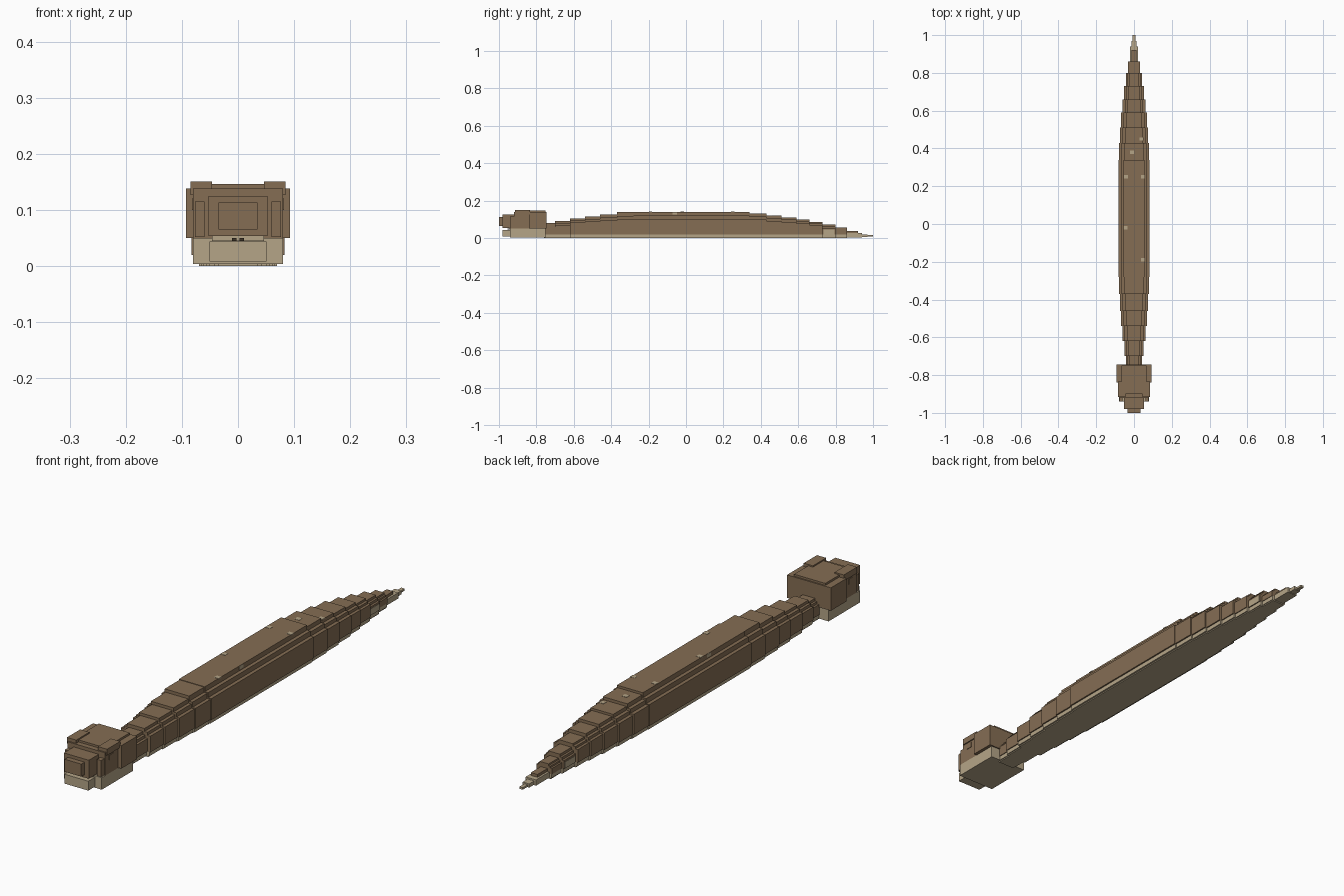
import bpy


def material(name, rgb):
    m = bpy.data.materials.new(name)
    m.diffuse_color = (*rgb, 1)
    return m


BROWN = material("brown scales", (0.235, 0.155, 0.088))
TAN = material("tan belly", (0.46, 0.375, 0.245))
DARK = material("dark brown", (0.05, 0.035, 0.022))


def box(name, x, y, z, mat):
    """Box from (min, max) ranges."""
    verts = [(a, b, c) for a in x for b in y for c in z]
    faces = [(0, 1, 3, 2), (4, 6, 7, 5), (0, 4, 5, 1),
             (2, 3, 7, 6), (0, 2, 6, 4), (1, 5, 7, 3)]
    me = bpy.data.meshes.new(name)
    me.from_pydata(verts, [], faces)
    me.materials.append(mat)
    ob = bpy.data.objects.new(name, me)
    bpy.context.collection.objects.link(ob)
    return ob


def centred(name, half, y, z, mat):
    return box(name, (-half, half), y, z, mat)


def pair(name, x, y, z, mat):
    box(name + "_right", x, y, z, mat)
    box(name + "_left", (-x[1], -x[0]), y, z, mat)


# Body segments: y start, y end, half width, shoulder height, ridge half width, ridge height
segments = [
    (-0.76, -0.70, 0.042, 0.060, 0.026, 0.080),
    (-0.70, -0.62, 0.050, 0.070, 0.030, 0.092),
    (-0.62, -0.54, 0.062, 0.082, 0.037, 0.105),
    (-0.54, -0.46, 0.068, 0.088, 0.043, 0.115),
    (-0.46, -0.37, 0.074, 0.094, 0.048, 0.126),
    (-0.37, -0.28, 0.079, 0.098, 0.052, 0.138),
    (-0.28, 0.34, 0.083, 0.102, 0.055, 0.140),
    (0.34, 0.43, 0.080, 0.098, 0.052, 0.131),
    (0.43, 0.51, 0.075, 0.092, 0.048, 0.120),
    (0.51, 0.59, 0.068, 0.085, 0.043, 0.111),
    (0.59, 0.66, 0.060, 0.078, 0.037, 0.100),
    (0.66, 0.73, 0.052, 0.070, 0.031, 0.087),
    (0.73, 0.80, 0.042, 0.052, 0.025, 0.072),
    (0.80, 0.86, 0.033, 0.042, 0.019, 0.056),
]
for i, (y0, y1, w, zs, rw, zr) in enumerate(segments):
    centred(f"body_flank_{i}", w, (y0, y1), (0.02, zs), BROWN)
    centred(f"body_shoulder_{i}", (w + rw) / 2, (y0, y1), (zs, (zs + zr) / 2), BROWN)
    centred(f"body_ridge_{i}", rw, (y0, y1), (zs, zr), BROWN)
    centred(f"belly_{i}", w * 0.93, (y0, y1), (0.004, 0.02), TAN)
    centred(f"belly_plate_{i}", w * 0.84, (y0, y1), (0.0, 0.004), TAN)

# Pale patches on the narrow part of the tail
pair("tail_side_patch", (0.041, 0.0435), (0.735, 0.795), (0.02, 0.045), TAN)

# Tail tip
centred("tail_ridge", 0.014, (0.86, 0.92), (0.024, 0.037), BROWN)
centred("tail_base", 0.022, (0.86, 0.94), (0.004, 0.026), TAN)
centred("tail_middle", 0.014, (0.94, 0.97), (0.006, 0.020), TAN)
centred("tail_tip", 0.007, (0.97, 1.0), (0.007, 0.015), TAN)

# Scattered pale scales on the back and sides
for i, (x, y, z) in enumerate([(-0.043, 0.25, 0.14), (0.047, 0.25, 0.14), (-0.01, 0.38, 0.131),
                               (0.039, 0.45, 0.12), (-0.045, -0.02, 0.14), (0.047, -0.19, 0.14)]):
    box(f"back_scale_{i}", (x - 0.01, x + 0.01), (y - 0.009, y + 0.009), (z - 0.002, z + 0.001), TAN)
for i, (y, z) in enumerate([(-0.06, 0.133), (0.11, 0.115)]):
    pair(f"side_scale_{i}", (0.053, 0.056), (y - 0.012, y + 0.012), (z - 0.007, z + 0.006), TAN)

# Upper head
centred("head_back", 0.093, (-0.84, -0.745), (0.05, 0.138), BROWN)
centred("head_front", 0.080, (-0.92, -0.84), (0.05, 0.138), BROWN)
centred("crown", 0.066, (-0.90, -0.75), (0.138, 0.146), BROWN)
pair("brow", (0.046, 0.085), (-0.915, -0.835), (0.127, 0.151), BROWN)
pair("cheek", (0.06, 0.077), (-0.94, -0.91), (0.052, 0.115), BROWN)

# Snout
centred("snout", 0.053, (-0.98, -0.91), (0.054, 0.125), BROWN)
centred("nose", 0.035, (-1.0, -0.97), (0.065, 0.113), BROWN)

# Eyes under the brows
pair("eye", (0.0795, 0.082), (-0.895, -0.87), (0.10, 0.12), BROWN)

# Lower jaw, throat and mouth
centred("jaw", 0.080, (-0.94, -0.75), (0.004, 0.05), TAN)
centred("jaw_tip", 0.051, (-0.98, -0.94), (0.008, 0.044), TAN)
centred("mouth", 0.046, (-0.945, -0.90), (0.045, 0.056), TAN)
pair("fang", (0.003, 0.011), (-0.955, -0.945), (0.045, 0.050), DARK)
